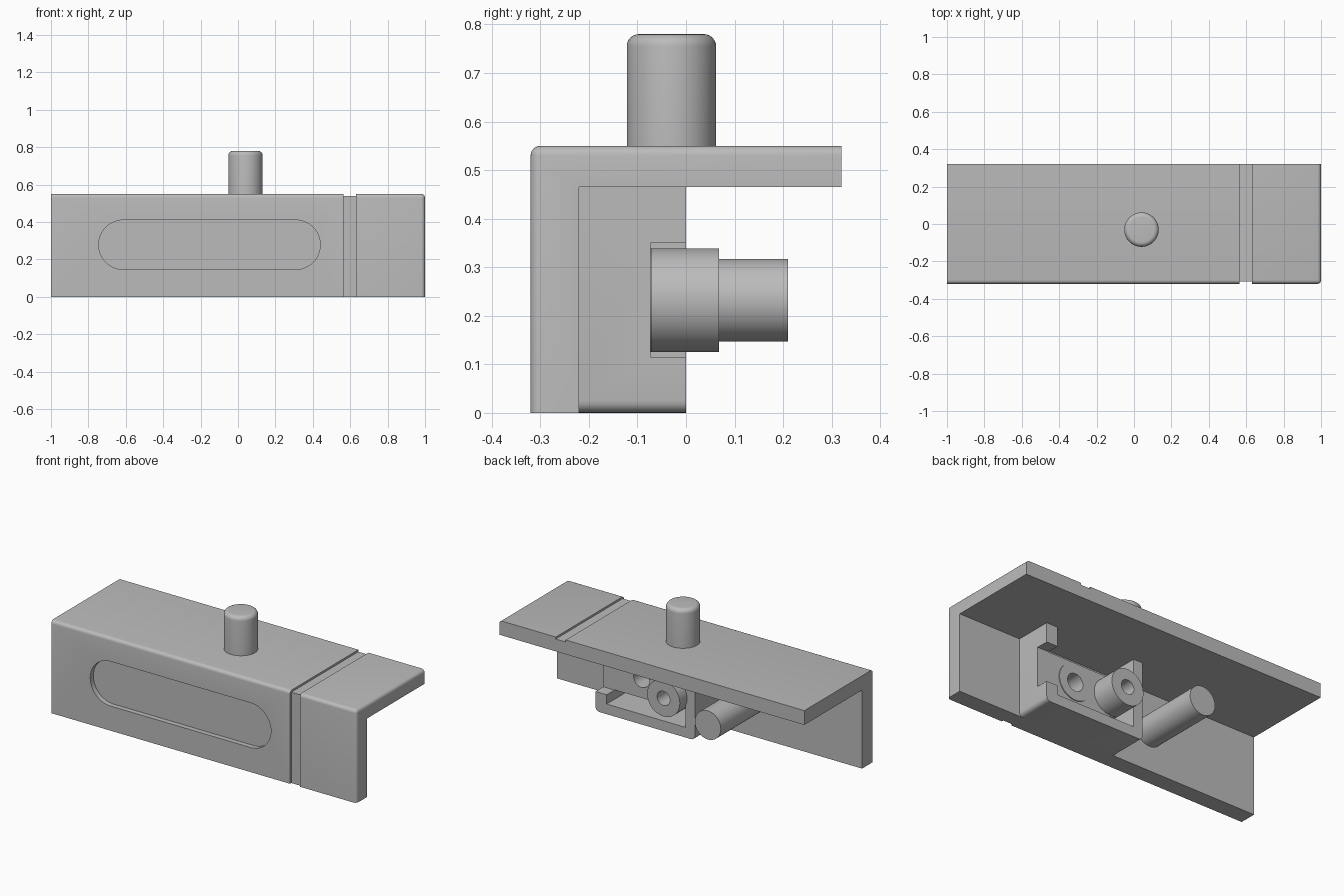
import bpy, bmesh, math
from mathutils import Matrix, Vector

cube = bpy.data.objects.get("Cube")
if cube:
    bpy.data.objects.remove(cube, do_unlink=True)

grey = bpy.data.materials.new("neutral grey")
grey.use_nodes = True
grey.diffuse_color = (0.5, 0.5, 0.5, 1)
grey.node_tree.nodes["Principled BSDF"].inputs["Base Color"].default_value = (0.5, 0.5, 0.5, 1)


def finish(name, bm):
    bmesh.ops.recalc_face_normals(bm, faces=bm.faces)
    mesh = bpy.data.meshes.new(name)
    bm.to_mesh(mesh)
    bm.free()
    mesh.materials.append(grey)
    ob = bpy.data.objects.new(name, mesh)
    bpy.context.collection.objects.link(ob)
    return ob


def box(name, x, y, z, radius=0, rule=None):
    """Box from ranges; edges whose midpoint passes the rule are rounded."""
    bm = bmesh.new()
    bmesh.ops.create_cube(bm, size=1)
    for v in bm.verts:
        v.co = Vector([r[0] if c < 0 else r[1] for c, r in zip(v.co, (x, y, z))])
    if rule:
        edges = [e for e in bm.edges if rule((e.verts[0].co + e.verts[1].co) / 2)]
        bmesh.ops.bevel(bm, geom=edges, offset=radius, segments=5, profile=0.5, affect='EDGES')
    return finish(name, bm)


def slab(name, points, y):
    """Extrude an (x, z) outline along y."""
    bm = bmesh.new()
    face = bm.faces.new([bm.verts.new((px, y[0], pz)) for px, pz in points])
    new = bmesh.ops.extrude_face_region(bm, geom=[face])["geom"]
    for v in new:
        if isinstance(v, bmesh.types.BMVert):
            v.co.y = y[1]
    return finish(name, bm)


def arc(cx, cz, r, start, end, n=24):
    return [(cx + r * math.cos(math.radians(start + (end - start) * i / n)),
             cz + r * math.sin(math.radians(start + (end - start) * i / n))) for i in range(n + 1)]


def lathe(name, profile, place):
    """Revolve (radius, height) points about z, then place the part."""
    bm = bmesh.new()
    verts = [bm.verts.new((r, 0, h)) for r, h in profile]
    edges = [bm.edges.new(p) for p in zip(verts, verts[1:])]
    bmesh.ops.spin(bm, geom=verts + edges, cent=(0, 0, 0), axis=(0, 0, 1),
                   angle=math.tau, steps=64)
    bmesh.ops.remove_doubles(bm, verts=bm.verts, dist=1e-5)
    bmesh.ops.transform(bm, matrix=place, verts=bm.verts)
    return finish(name, bm)


def cut(ob, cutter):
    mod = ob.modifiers.new("cut", 'BOOLEAN')
    mod.operation, mod.solver, mod.object = 'DIFFERENCE', 'EXACT', cutter
    with bpy.context.temp_override(object=ob, active_object=ob):
        bpy.ops.object.modifier_apply(modifier=mod.name)
    bpy.data.objects.remove(cutter, do_unlink=True)


FRONT, BACK, TOP, UNDER, INNER = -0.32, 0.32, 0.55, 0.465, -0.22
AXIS_Z = 0.232

# Angled housing: front plate and top plate with rounded outer edges
housing = box("housing", (-1, 1), (FRONT, BACK), (0, TOP), 0.02,
              lambda m: sum((m.y < FRONT + 0.01, m.z > TOP - 0.01, m.x > 0.99)) == 2)
cut(housing, box("inner_cutter", (-2, 2), (INNER, 1), (-1, UNDER)))

# Groove running over the top and down the front
groove = (0.565, 0.63)
cut(housing, box("top_groove_cutter", groove, (-1, 1), (TOP - 0.012, 1)))
cut(housing, box("front_groove_cutter", groove, (-1, FRONT + 0.012), (-1, 1)))

# Long round-ended recess in the front
recess = arc(0.308, 0.278, 0.132, -90, 90) + arc(-0.613, 0.278, 0.132, 90, 270)
cut(housing, slab("recess_cutter", recess, (-1, FRONT + 0.03)))

# Bracket behind the front plate, open at the back, with a notched side wall
bracket = box("bracket", (-0.058, 0.593), (INNER, 0), (0, UNDER), 0.025,
              lambda m: m.z < 0.01 and (m.x < -0.05 or m.x > 0.59))
cut(bracket, box("pocket_cutter", (0.002, 0.52), (INNER - 0.1, 1), (0.06, 1)))
cut(bracket, box("notch_cutter", (0.4, 1), (-0.073, 1), (0.115, 0.35)))

# Sliding bar with a rounded end, lying in the bracket
bar = slab("slide_bar", [(0.56, 0.115), (0.56, 0.35)] + arc(0.12, AXIS_Z, 0.117, 90, 270),
           (INNER, -0.075))


def along_y(x, y):
    return Matrix.Translation((x, y, AXIS_Z)) @ Matrix.Rotation(-math.pi / 2, 4, 'X')


# Two bushings with bores
parts = [housing, bracket, bar]
for name, x, end, bore in (("long_bushing", 0.10, 0.068, 0.042), ("short_bushing", 0.34, -0.07, 0.052)):
    length = end - INNER
    parts.append(lathe(name, [(0, 0), (0.107, 0), (0.107, length), (bore, length),
                              (bore, length - 0.1), (0, length - 0.1)], along_y(x, INNER)))
    if name == "short_bushing":
        cut(bar, box("bore_clearance", (x - 0.07, x + 0.07), (-0.19, 0), (0.162, 0.302)))

# Plain rod standing out of the back
parts.append(lathe("rod", [(0, 0), (0.085, 0), (0.085, 0.43), (0, 0.43)], along_y(-0.29, INNER)))

# Push button on top with a rounded rim
rim = [(r, z) for r, z in arc(0.067, 0.755, 0.025, 0, 90, 6)]
parts.append(lathe("push_button", [(0, TOP - 0.02), (0.092, TOP - 0.02)] + rim + [(0, 0.78)],
                   Matrix.Translation((0.04, -0.03, 0))))

# Smooth rounded surfaces, keeping hard edges
bpy.ops.object.select_all(action='DESELECT')
for ob in parts:
    ob.select_set(True)
bpy.context.view_layer.objects.active = housing
bpy.ops.object.shade_smooth_by_angle(angle=math.radians(30))
